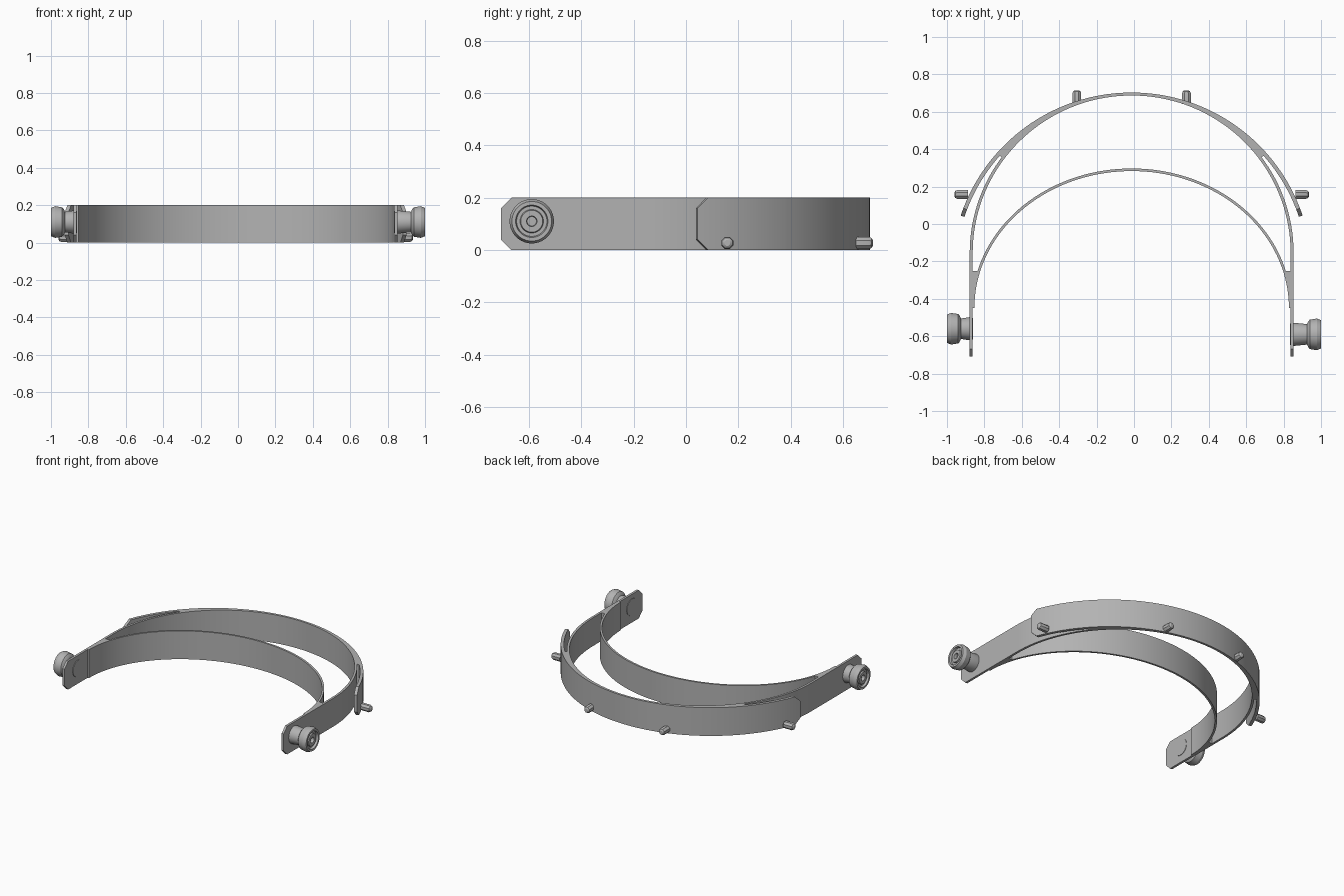
import bpy, bmesh
from math import sin, cos, pi, radians, sqrt
from mathutils import Vector, Matrix

old = bpy.data.objects.get("Cube")
if old:
    bpy.data.objects.remove(old, do_unlink=True)

CX = -0.0125      # band centre line
H = 0.2           # band height

grey = bpy.data.materials.new("plain_grey")
grey.use_nodes = True
grey.diffuse_color = (0.45, 0.45, 0.45, 1)
grey.node_tree.nodes["Principled BSDF"].inputs["Base Color"].default_value = grey.diffuse_color


def finish(name, bm):
    bmesh.ops.recalc_face_normals(bm, faces=bm.faces)
    mesh = bpy.data.meshes.new(name)
    bm.to_mesh(mesh)
    bm.free()
    mesh.materials.append(grey)
    ob = bpy.data.objects.new(name, mesh)
    bpy.context.collection.objects.link(ob)
    bpy.ops.object.select_all(action='DESELECT')
    ob.select_set(True)
    bpy.context.view_layer.objects.active = ob
    bpy.ops.object.shade_smooth_by_angle(angle=radians(30))
    return ob


def band(name, outer, inner, chamfer=0.0):
    """Upright strip between two plan curves, with clipped corners at its ends."""
    bm = bmesh.new()
    rings = []
    last = len(outer) - 1
    for i, (o, n) in enumerate(zip(outer, inner)):
        c = chamfer if i in (0, last) else 0.0
        rings.append([bm.verts.new((p[0] + CX, p[1], z))
                      for p, z in ((o, c), (o, H - c), (n, H - c), (n, c))])
    for a, b in zip(rings, rings[1:]):
        for k in range(4):
            m = (k + 1) % 4
            bm.faces.new((a[k], a[m], b[m], b[k]))
    bm.faces.new(rings[0])
    bm.faces.new(rings[-1])
    return finish(name, bm)


def lathe(name, profile, sides, origin, axis):
    """Turned solid: profile of (radius, distance along the axis)."""
    bm = bmesh.new()
    rings = []
    for r, d in profile:
        rings.append([bm.verts.new((r * cos(t), r * sin(t), d))
                      for t in ((k + 0.5) * 2 * pi / sides for k in range(sides))])
    for a, b in zip(rings, rings[1:]):
        for k in range(sides):
            m = (k + 1) % sides
            bm.faces.new((a[k], a[m], b[m], b[k]))
    bm.faces.new(rings[0])
    bm.faces.new(rings[-1])
    turn = Vector(axis).to_track_quat('Z', 'Y').to_matrix().to_4x4()
    bm.transform(Matrix.Translation(origin) @ turn)
    return finish(name, bm)


def ellipse(a, b, cy, steps=72):
    return [(a * cos(pi * i / steps), cy + b * sin(pi * i / steps)) for i in range(steps + 1)]


# Main arch with straight side arms
def arch_curve(inset):
    a = 0.866 - inset
    right = [(a, -0.708), (a, -0.668)]
    left = [(-a, y) for _, y in reversed(right)]
    return right + ellipse(a, 0.858 - inset, -0.155) + left


band("main_arch", arch_curve(0), arch_curve(0.016), 0.04)

# Head band, sweeping in front of the arch and meeting the arms
HA, HB, HY = 0.855, 0.747, -0.45
band("head_band", ellipse(HA, HB, HY), ellipse(HA - 0.014, HB - 0.014, HY))

# Solid webs where the head band joins the arms
for side, label in ((1, "left"), (-1, "right")):
    ys = [-0.25 - 0.025 * i for i in range(9)]
    outer = [(side * 0.858, y) for y in ys]
    inner = [(side * (HA - 0.008) * sqrt(1 - ((y - HY) / HB) ** 2), y) for y in ys]
    band(label + "_arm_web", outer, inner)

# Outer band: joined to the arch at the back, free tails at the sides
R, RY = 0.964, -0.261
degrees = [18.5, 21] + [24 + 2 * i for i in range(9)] + [41.5]
degrees += [42 + 2 * i for i in range(49)]
degrees += [180 - d for d in (41.5, 40, 38, 36, 34, 32, 30, 28, 26, 24, 21, 18.5)]
outer, inner = [], []
for d in degrees:
    t = radians(d)
    r = R - 0.021
    if 42 <= d <= 138:     # reach in to the arch surface
        s = 0.106 * sin(t)
        r = s + sqrt(s * s + 0.858 ** 2 - 0.106 ** 2) - 0.006
    outer.append((R * cos(t), RY + R * sin(t)))
    inner.append((r * cos(t), RY + r * sin(t)))
band("outer_band", outer, inner, 0.04)

# Pins along the lower edge, and clamp knobs on the arms
pin = [(0.025, 0), (0.025, 0.058), (0.021, 0.067), (0.012, 0.073)]
for side, label, knob_y in ((1, "left", -0.59), (-1, "right", -0.56)):
    lathe(label + "_back_pin", pin, 8, (CX + side * 0.293, 0.642, 0.027), (0, 1, 0))
    lathe(label + "_side_pin", pin, 8, (CX + side * 0.875, 0.158, 0.027), (side, 0, 0))
    base = 0.847 + side * CX
    knob = [(0.058, base), (0.062, base + 0.02), (0.055, 0.925), (0.07, 0.932),
            (0.079, 0.94), (0.085, 0.978), (0.076, 1.0), (0.062, 1.0),
            (0.058, 0.985), (0.045, 0.985), (0.042, 0.996), (0.02, 0.996),
            (0.018, 0.975)]
    lathe(label + "_knob", knob, 32, (0, knob_y, 0.11), (side, 0, 0))
